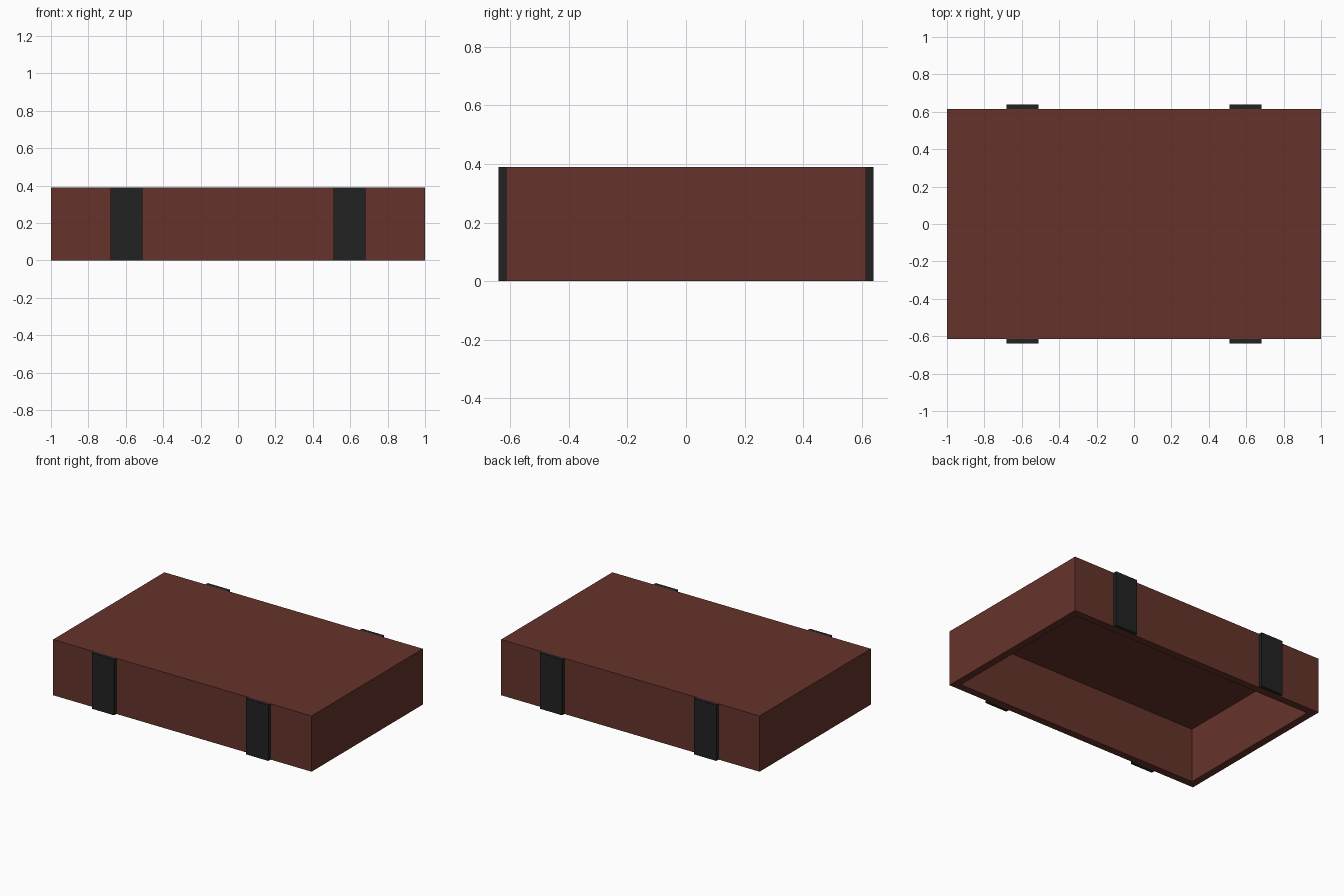
import bpy
import bmesh
from mathutils import Matrix, Vector

cube = bpy.data.objects.get("Cube")
if cube:
    bpy.data.objects.remove(cube, do_unlink=True)

LENGTH, DEPTH, HEIGHT = 2.0, 1.23, 0.39
WALL, ROOF = 0.073, 0.01
STRAP_X, STRAP_WIDTH, STRAP_OUT = 0.597, 0.172, 0.025


def material(name, rgb):
    mat = bpy.data.materials.new(name)
    mat.use_nodes = True
    mat.diffuse_color = (*rgb, 1)
    mat.node_tree.nodes["Principled BSDF"].inputs["Base Color"].default_value = (*rgb, 1)
    return mat


def box_mesh(size, centre):
    bm = bmesh.new()
    bmesh.ops.create_cube(bm, size=1, matrix=Matrix.Translation(centre) @ Matrix.Diagonal((*size, 1)))
    return bm


def add_object(name, bm, mat):
    mesh = bpy.data.meshes.new(name)
    bm.to_mesh(mesh)
    bm.free()
    mesh.materials.append(mat)
    obj = bpy.data.objects.new(name, mesh)
    bpy.context.collection.objects.link(obj)
    return obj


brown = material("red_brown", (0.133, 0.033, 0.024))
black = material("soft_black", (0.016, 0.016, 0.016))

# Lid: a box with its underside inset to a rim and pushed up into a cavity
bm = box_mesh((LENGTH, DEPTH, HEIGHT), (0, 0, HEIGHT / 2))
bm.normal_update()
underside = min(bm.faces, key=lambda f: f.normal.z)
bmesh.ops.inset_region(bm, faces=[underside], thickness=WALL)
cavity = bmesh.ops.extrude_face_region(bm, geom=[underside])["geom"]
bmesh.ops.translate(bm, vec=Vector((0, 0, HEIGHT - ROOF)),
                    verts=[v for v in cavity if isinstance(v, bmesh.types.BMVert)])
if underside.is_valid:
    bmesh.ops.delete(bm, geom=[underside], context="FACES_ONLY")
bmesh.ops.recalc_face_normals(bm, faces=bm.faces)
add_object("lid", bm, brown)

# Straps: two upright bands on the front and two on the back
for side, y in (("front", -1), ("back", 1)):
    for hand, x in (("right", -1), ("left", 1)):
        centre = (x * STRAP_X, y * (DEPTH + STRAP_OUT) / 2, HEIGHT / 2)
        bm = box_mesh((STRAP_WIDTH, STRAP_OUT, HEIGHT), centre)
        add_object(f"{side}_{hand}_strap", bm, black)
